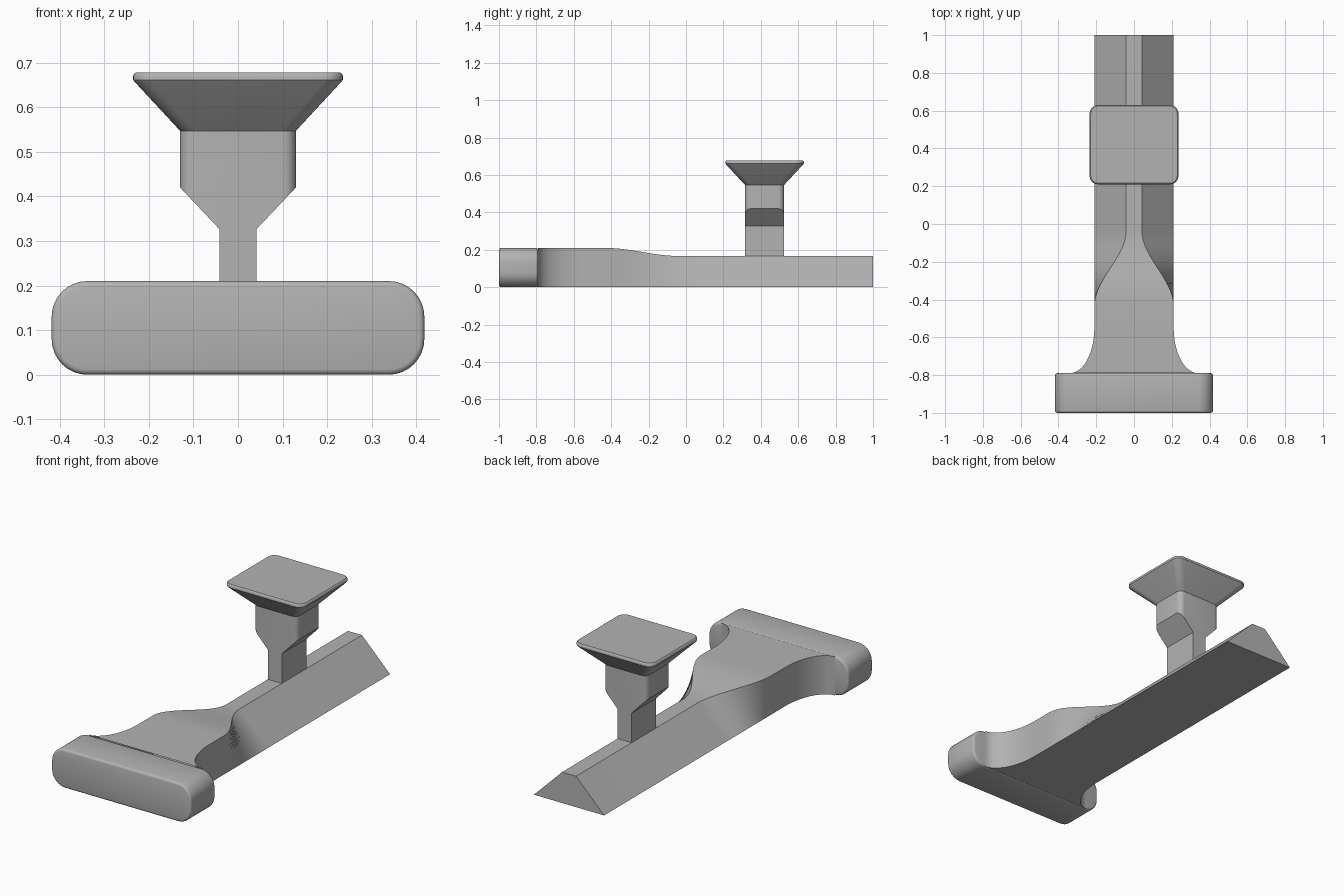
import bpy, bmesh, math

if "Cube" in bpy.data.objects:
    bpy.data.objects.remove(bpy.data.objects["Cube"])

grey = bpy.data.materials.new("plain_grey")
grey.diffuse_color = (0.45, 0.45, 0.45, 1)
grey.use_nodes = True
grey.node_tree.nodes["Principled BSDF"].inputs["Base Color"].default_value = grey.diffuse_color


def finish(bm, name, angle=35):
    bmesh.ops.recalc_face_normals(bm, faces=bm.faces[:])
    me = bpy.data.meshes.new(name)
    bm.to_mesh(me)
    bm.free()
    me.materials.append(grey)
    ob = bpy.data.objects.new(name, me)
    bpy.context.collection.objects.link(ob)
    bpy.ops.object.select_all(action='DESELECT')
    ob.select_set(True)
    bpy.context.view_layer.objects.active = ob
    bpy.ops.object.shade_smooth_by_angle(angle=math.radians(angle))
    return ob


def rounded(hx, hy, r, n=8):
    """Outline of a rounded rectangle."""
    pts = []
    for k, (sx, sy) in enumerate([(1, 1), (-1, 1), (-1, -1), (1, -1)]):
        for i in range(n + 1):
            a = math.pi / 2 * (k + i / n)
            pts.append((sx * (hx - r) + r * math.cos(a), sy * (hy - r) + r * math.sin(a)))
    return pts


def loft(rings, first=True, last=True):
    """Skin closed rings of points, with optional end caps."""
    bm = bmesh.new()
    vs = [[bm.verts.new(p) for p in ring] for ring in rings]
    n = len(vs[0])
    for a, b in zip(vs, vs[1:]):
        for i in range(n):
            j = (i + 1) % n
            bm.faces.new((a[i], a[j], b[j], b[i]))
    if first:
        bm.faces.new(vs[0])
    if last:
        bm.faces.new(vs[-1])
    return bm


def smooth(t):
    t = min(max(t, 0), 1)
    return t * t * (3 - 2 * t)


# Front crossbar: rounded bar with softened end edges
bar = []
e = 0.012
steps = [(1 - math.cos(a), 1 - math.sin(a)) for a in (0, math.pi / 6, math.pi / 3, math.pi / 2)]
ends = [(-1 + e * dy, e * inset) for dy, inset in steps]
ends += [(-0.79 - e * dy, e * inset) for dy, inset in reversed(steps)]
for y, d in ends:
    bar.append([(x, y, z + 0.105) for x, z in rounded(0.418 - d, 0.105 - d, 0.08 - d)])
finish(loft(bar), "crossbar")

# Neck and beam: filleted flare, then a blend into a trapezoid section
sections = []
for i in range(17):
    a = math.pi / 2 * i / 16
    x = 0.34 - 0.13 * math.sin(a)
    y = -0.79 + 0.24 * (1 - math.cos(a))
    sections.append((y, x, x, 0.21))
for i in range(25):
    t = i / 24
    s = smooth(t)
    sections.append((-0.43 + 0.39 * t, 0.21, 0.21 - 0.168 * s, 0.21 - 0.043 * s))
sections.append((1, 0.21, 0.042, 0.167))
finish(loft([[(-b, y, 0), (b, y, 0), (t, y, h), (-t, y, h)] for y, b, t, h in sections],
            first=False), "neck_and_beam")

# Post: narrow stem widening to a block with rounded upright edges
half = [(0.042, 0.16), (0.042, 0.327), (0.13, 0.42), (0.13, 0.547)]
profile = half + [(-x, z) for x, z in reversed(half)]
bm = loft([[(x, y, z) for x, z in profile] for y in (0.315, 0.525)])
edges = [ed for ed in bm.edges
         if all(abs(v.co.x) > 0.12 for v in ed.verts)
         and abs(ed.verts[0].co.z - ed.verts[1].co.z) > 0.1]
bmesh.ops.bevel(bm, geom=edges, offset=0.03, segments=6, profile=0.5, affect='EDGES')
finish(bm, "post")

# Head: flared underside topped by a thin rounded plate
head = [(0.547, 0.13, 0.105, 0.03), (0.657, 0.232, 0.207, 0.042), (0.661, 0.235, 0.21, 0.045),
        (0.671, 0.235, 0.21, 0.045), (0.675, 0.233, 0.208, 0.043), (0.678, 0.229, 0.204, 0.039)]
finish(loft([[(x, y + 0.42, z) for x, y in rounded(hx, hy, r)] for z, hx, hy, r in head],
            first=False), "head_plate")
